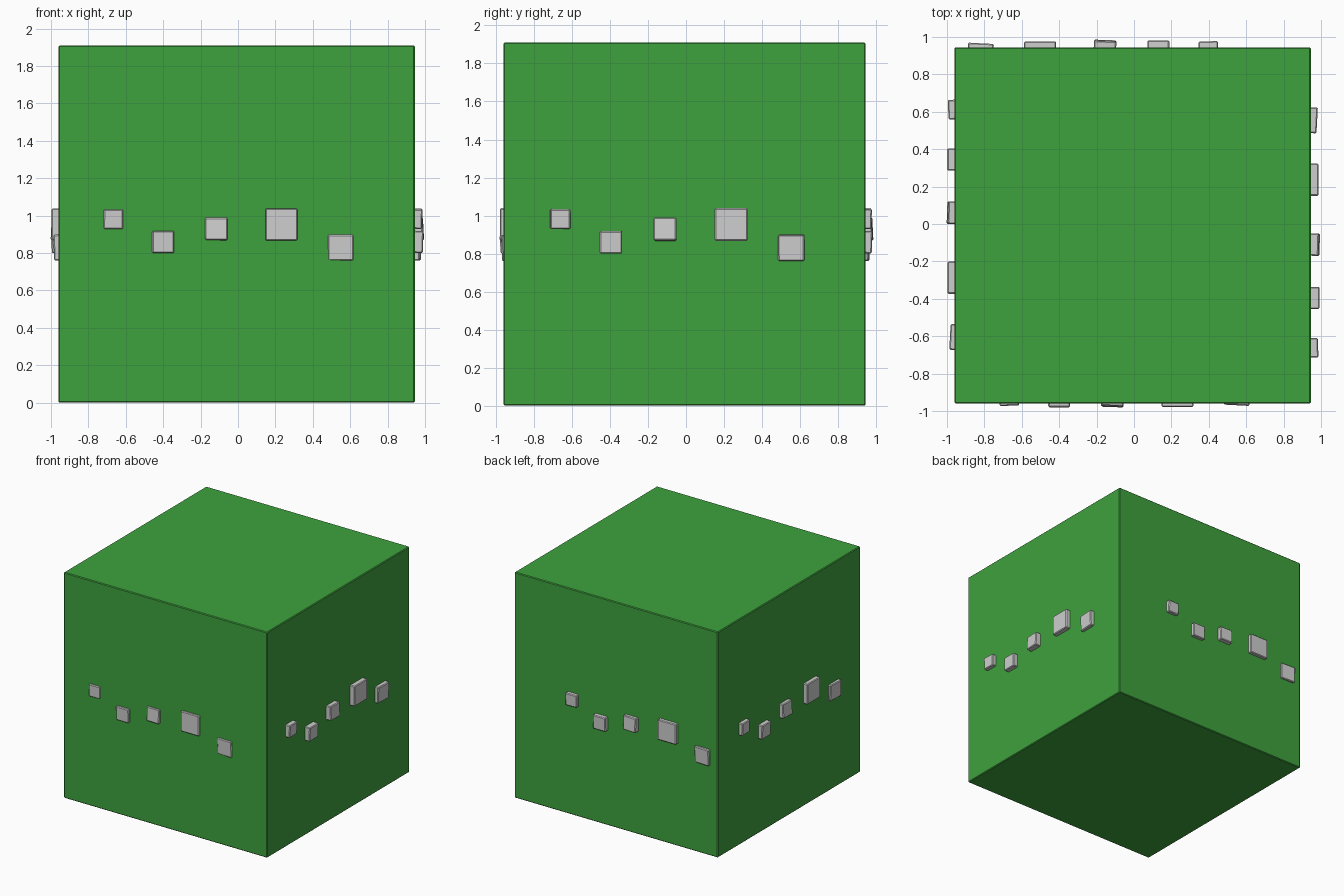
import bpy, bmesh, math
from mathutils import Matrix, Vector

if "Cube" in bpy.data.objects:
    bpy.data.objects.remove(bpy.data.objects["Cube"])


def material(name, rgb):
    m = bpy.data.materials.new(name)
    m.diffuse_color = (*rgb, 1)
    m.use_nodes = True
    m.node_tree.nodes["Principled BSDF"].inputs["Base Color"].default_value = m.diffuse_color
    return m


GREEN = material("leaf green", (0.048, 0.36, 0.048))
GREY = material("light grey", (0.62, 0.62, 0.62))


def block(name, size, matrix, mat, bevel):
    bm = bmesh.new()
    bmesh.ops.create_cube(bm, size=1)
    bmesh.ops.scale(bm, vec=size, verts=bm.verts)
    bmesh.ops.bevel(bm, geom=bm.edges[:], offset=bevel, segments=1, affect='EDGES')
    bm.transform(matrix)
    me = bpy.data.meshes.new(name)
    bm.to_mesh(me)
    bm.free()
    me.materials.append(mat)
    ob = bpy.data.objects.new(name, me)
    bpy.context.collection.objects.link(ob)


# Main cube
LO, HI = -0.96, 0.945
MID, SIDE = (LO + HI) / 2, HI - LO
block("cube_body", (SIDE, SIDE, 1.91), Matrix.Translation((MID, MID, 0.955)), GREEN, 0.006)

# Row of studs: position along face, height, size, lean about vertical, lean about row
STUDS = [
    (-0.667, 0.982, 0.105, 2, 2),
    (-0.400, 0.860, 0.118, 0, 2),
    (-0.115, 0.928, 0.120, -2, -3),
    (0.232, 0.953, 0.172, 0, 0),
    (0.550, 0.830, 0.138, -3, 2),
]

# Each side: turn about z, offset along the row, wall distance, stud heights off the wall
SIDES = {
    "front": (0, 0.0, -LO, (0.010, 0.018, 0.016, 0.018, 0.007)),
    "right": (90, 0.005, HI, (0.038, 0.045, 0.045, 0.041, 0.032)),
    "back": (180, 0.27, HI, (0.030, 0.034, 0.036, 0.031, 0.019)),
    "left": (270, 0.055, -LO, (0.032, 0.037, 0.037, 0.037, 0.022)),
}
DEPTH = 0.06

for side, (turn, shift, wall, heights) in SIDES.items():
    spin = Matrix.Rotation(math.radians(turn), 4, 'Z')
    for i, ((u, z, s, yaw, pitch), h) in enumerate(zip(STUDS, heights), 1):
        place = Matrix.Translation(Vector((u + shift, -wall - h + DEPTH / 2, z)))
        lean = (Matrix.Rotation(math.radians(yaw), 4, 'Z')
                @ Matrix.Rotation(math.radians(pitch), 4, 'X'))
        block(f"{side}_stud_{i}", (s, DEPTH, s), spin @ place @ lean, GREY, 0.006)
